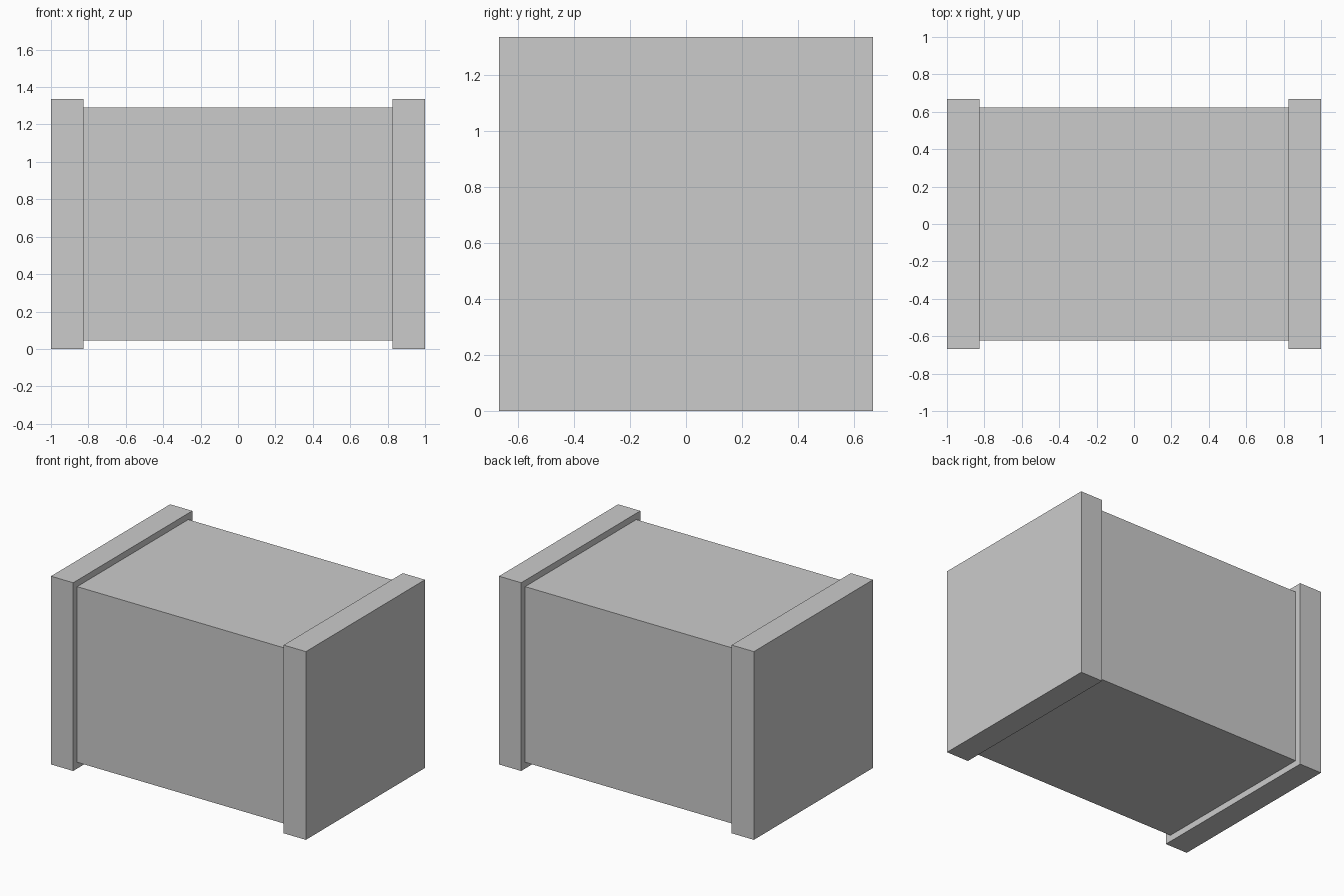
import bpy

if "Cube" in bpy.data.objects:
    bpy.data.objects.remove(bpy.data.objects["Cube"])

HEIGHT = 1.335      # end caps are square in cross-section
CAP_WIDTH = 0.174
BODY_SIDE = 1.246


def box(name, size, center):
    bpy.ops.mesh.primitive_cube_add(size=1, location=center)
    obj = bpy.context.object
    obj.name = name
    obj.scale = size
    bpy.ops.object.transform_apply(location=False, rotation=False, scale=True)
    return obj


# Recessed crate body between the caps
box("crate_body", (2 - 2 * CAP_WIDTH, BODY_SIDE, BODY_SIDE), (0, 0, HEIGHT / 2))

# Raised square end caps
for side, label in ((-1, "left"), (1, "right")):
    box(f"{label}_end_cap", (CAP_WIDTH, HEIGHT, HEIGHT),
        (side * (1 - CAP_WIDTH / 2), 0, HEIGHT / 2))
